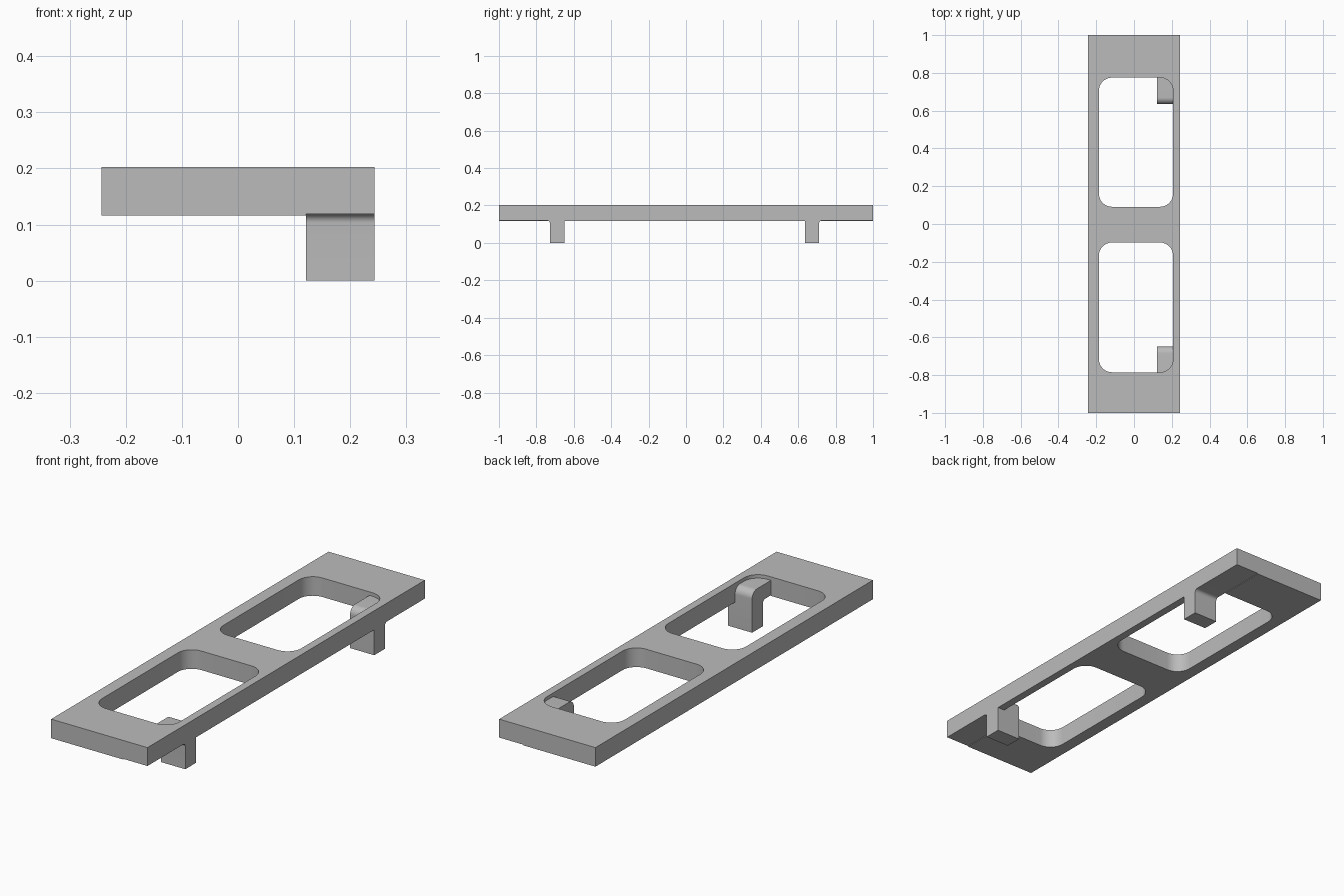
import bpy
import bmesh
from math import cos, sin, pi

cube = bpy.data.objects.get("Cube")
if cube:
    bpy.data.objects.remove(cube)

HALF_W, BOTTOM, TOP = 0.243, 0.116, 0.203
HOOK_X, HOOK_BOTTOM, HOOK_TOP = 0.121, 0.119, 0.187

grey = bpy.data.materials.new("plain_grey")
grey.use_nodes = True
colour = (0.5, 0.5, 0.5, 1)
grey.diffuse_color = colour
grey.node_tree.nodes["Principled BSDF"].inputs["Base Color"].default_value = colour


def arc(cx, cy, r, start, end, steps=10):
    """Points on an arc, angles in quarter turns."""
    angles = [(start + (end - start) * i / steps) * pi / 2 for i in range(steps + 1)]
    return [(cx + r * cos(a), cy + r * sin(a)) for a in angles]


def prism(name, points, offset):
    """Extrude a closed outline of 3D points along an offset."""
    bm = bmesh.new()
    face = bm.faces.new([bm.verts.new(p) for p in points])
    moved = bmesh.ops.extrude_face_region(bm, geom=[face])["geom"]
    bmesh.ops.translate(bm, vec=offset,
                        verts=[v for v in moved if isinstance(v, bmesh.types.BMVert)])
    bmesh.ops.recalc_face_normals(bm, faces=bm.faces)
    mesh = bpy.data.meshes.new(name)
    bm.to_mesh(mesh)
    bm.free()
    mesh.materials.append(grey)
    obj = bpy.data.objects.new(name, mesh)
    bpy.context.collection.objects.link(obj)
    return obj


def slab(name, x0, x1, y0, y1, z0, z1, r=0):
    """Box with optional rounded vertical corners."""
    if r:
        outline = (arc(x1 - r, y1 - r, r, 0, 1) + arc(x0 + r, y1 - r, r, 1, 2)
                   + arc(x0 + r, y0 + r, r, 2, 3) + arc(x1 - r, y0 + r, r, 3, 4))
    else:
        outline = [(x0, y0), (x1, y0), (x1, y1), (x0, y1)]
    return prism(name, [(x, y, z0) for x, y in outline], (0, 0, z1 - z0))


def smooth(obj):
    bpy.ops.object.select_all(action="DESELECT")
    obj.select_set(True)
    bpy.context.view_layer.objects.active = obj
    bpy.ops.object.shade_smooth_by_angle(angle=pi / 6)


# Flat plate with two rounded windows and shallow recesses above the hooks
plate = slab("plate", -HALF_W, HALF_W, -1, 1, BOTTOM, TOP)
cutters = [
    slab("front_window_cutter", -0.186, 0.207, -0.785, -0.098, 0, 0.4, 0.07),
    slab("back_window_cutter", -0.186, 0.207, 0.091, 0.775, 0, 0.4, 0.07),
    slab("front_recess_cutter", HOOK_X, 0.4, -1.2, -0.727, 0, HOOK_BOTTOM),
    slab("back_recess_cutter", HOOK_X, 0.4, 0.711, 1.2, 0, HOOK_BOTTOM),
]
bpy.context.view_layer.objects.active = plate
for cutter in cutters:
    cutter.hide_render = True
    cut = plate.modifiers.new(cutter.name, "BOOLEAN")
    cut.operation, cut.solver, cut.object = "DIFFERENCE", "EXACT", cutter
    bpy.ops.object.modifier_apply(modifier=cut.name)
    bpy.data.objects.remove(cutter)
smooth(plate)


# Bent hooks: an arm buried in the plate, turning down into a leg
def hook(name, side, inner, outer):
    r_out, r_in, end = 0.035, 0.016, 0.84
    profile = [(end, HOOK_TOP)]
    profile += arc(inner + r_out, HOOK_TOP - r_out, r_out, 1, 2)
    profile += [(inner, 0), (outer, 0)]
    profile += arc(outer + r_in, HOOK_BOTTOM - r_in, r_in, 2, 1)
    profile += [(end, HOOK_BOTTOM)]
    smooth(prism(name, [(HOOK_X, side * y, z) for y, z in profile],
                 (HALF_W - HOOK_X, 0, 0)))


hook("front_hook", -1, 0.649, 0.727)
hook("back_hook", 1, 0.635, 0.711)
